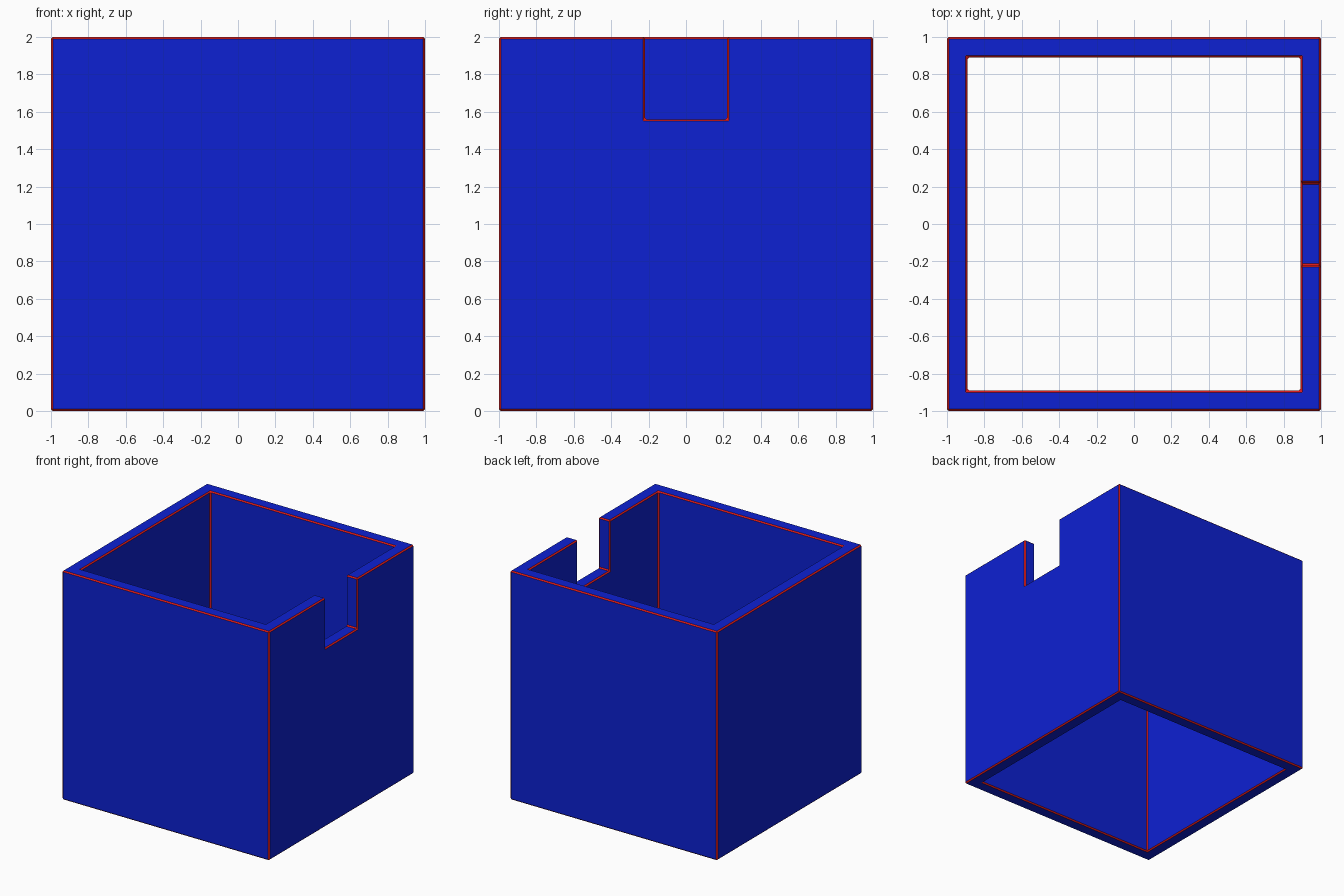
import bpy

if "Cube" in bpy.data.objects:
    bpy.data.objects.remove(bpy.data.objects["Cube"])

BLUE = (0.004, 0.015, 0.65, 1)
RED = (0.75, 0.01, 0.01, 1)


def material(name, colour):
    mat = bpy.data.materials.new(name)
    mat.diffuse_color = colour
    mat.use_nodes = True
    mat.node_tree.nodes["Principled BSDF"].inputs["Base Color"].default_value = mat.diffuse_color
    return mat


def box(name, lo, hi):
    """Axis-aligned box between two corners."""
    centre = [(a + b) / 2 for a, b in zip(lo, hi)]
    bpy.ops.mesh.primitive_cube_add(size=1, location=centre)
    obj = bpy.context.object
    obj.name = name
    obj.scale = [b - a for a, b in zip(lo, hi)]
    bpy.ops.object.transform_apply(location=True, rotation=False, scale=True)
    return obj


def cut(target, cutter):
    """Subtract a box and remove it afterwards."""
    mod = target.modifiers.new("cut", 'BOOLEAN')
    mod.operation = 'DIFFERENCE'
    mod.solver = 'EXACT'
    mod.object = cutter
    cutter.hide_render = True
    bpy.context.view_layer.objects.active = target
    bpy.ops.object.modifier_apply(modifier=mod.name)
    bpy.data.objects.remove(cutter, do_unlink=True)


# Square tube, open at the top and bottom
walls = box("notched_walls", (-1, -1, 0), (1, 1, 2))
cut(walls, box("inside_cutter", (-0.89, -0.89, -0.5), (0.89, 0.89, 2.5)))

# Square notch in the top of the right wall
cut(walls, box("notch_cutter", (0.6, -0.22, 1.56), (1.4, 0.22, 2.5)))

# Blue walls with thin red chamfers on every edge
walls.data.materials.clear()
walls.data.materials.append(material("blue_wall", BLUE))
walls.data.materials.append(material("red_edge", RED))
bevel = walls.modifiers.new("edge_trim", 'BEVEL')
bevel.width = 0.01
bevel.segments = 1
bevel.limit_method = 'ANGLE'
bevel.material = 1
